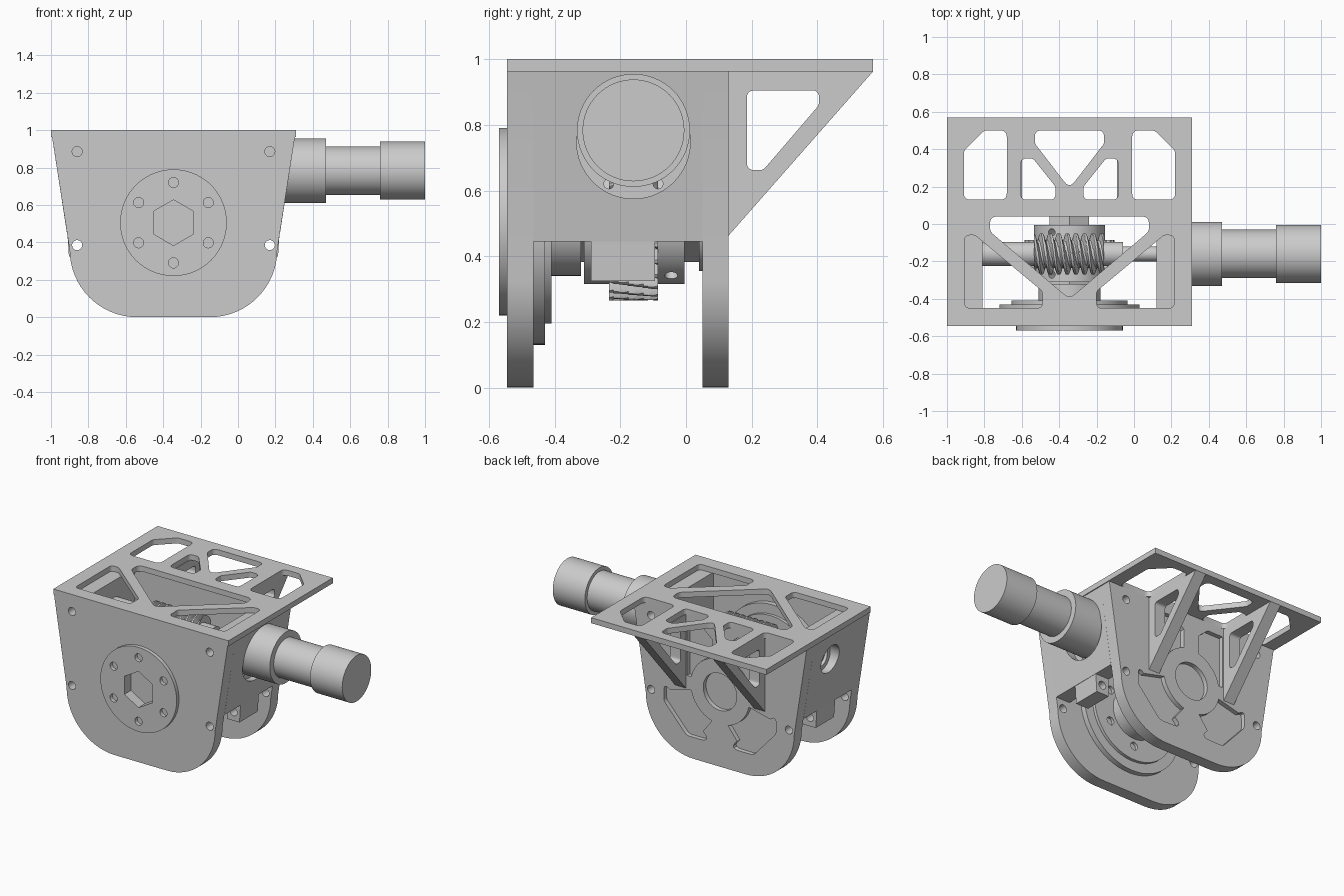
import bpy, bmesh, math
from math import sin, cos, pi, radians
from mathutils import Vector

if "Cube" in bpy.data.objects:
    bpy.data.objects.remove(bpy.data.objects["Cube"])

CX, HZ = -0.345, 0.505          # plate centre line, output axis height
WY, WZ = -0.16, 0.783           # worm axis
AXES = {'X': lambda u, v, w: (w, u, v), 'Y': lambda u, v, w: (u, w, v), 'Z': lambda u, v, w: (u, v, w)}


def finish(name, bm):
    bmesh.ops.remove_doubles(bm, verts=bm.verts, dist=1e-5)
    bmesh.ops.recalc_face_normals(bm, faces=bm.faces)
    me = bpy.data.meshes.new(name)
    bm.to_mesh(me)
    bm.free()
    me.shade_smooth()
    me.set_sharp_from_angle(angle=radians(30))
    ob = bpy.data.objects.new(name, me)
    bpy.context.collection.objects.link(ob)
    return ob


def evaluated(ob):
    bpy.context.view_layer.update()
    return bpy.data.meshes.new_from_object(ob.evaluated_get(bpy.context.evaluated_depsgraph_get()))


def prism(name, axis, loops, a, b):
    """Extrude an outline (further loops are holes) along an axis from a to b."""
    cu = bpy.data.curves.new(name, 'CURVE')
    cu.dimensions, cu.fill_mode, cu.extrude = '2D', 'BOTH', abs(b - a) / 2
    for pts in loops:
        sp = cu.splines.new('POLY')
        sp.points.add(len(pts) - 1)
        for p, (u, v) in zip(sp.points, pts):
            p.co = (u, v, 0, 1)
        sp.use_cyclic_u = True
    tmp = bpy.data.objects.new(name + "_curve", cu)
    bpy.context.collection.objects.link(tmp)
    bm = bmesh.new()
    bm.from_mesh(evaluated(tmp))
    bpy.data.objects.remove(tmp)
    for v in bm.verts:
        v.co = AXES[axis](v.co.x, v.co.y, v.co.z + (a + b) / 2)
    return finish(name, bm)


def circle(u, v, r, n=48, start=0.0):
    return [(u + r * cos(start + 2 * pi * i / n), v + r * sin(start + 2 * pi * i / n)) for i in range(n)]


def rod(name, axis, u, v, r, a, b, n=64):
    return prism(name, axis, [circle(u, v, r, n)], a, b)


def rounded(pts, r=0.035, n=5):
    """Polygon with rounded corners."""
    out, pts = [], [Vector(p) for p in pts]
    for i, p in enumerate(pts):
        d0, d1 = pts[i - 1] - p, pts[(i + 1) % len(pts)] - p
        t = min(r / math.tan(d0.angle(d1) / 2), 0.48 * d0.length, 0.48 * d1.length)
        A, B = p + d0.normalized() * t, p + d1.normalized() * t
        for k in range(n + 1):
            s = k / n
            out.append(tuple(A * (1 - s) ** 2 + p * 2 * s * (1 - s) + B * s * s))
    return out


def mirror(pts):
    return [(2 * CX - u, v) for u, v in pts]


def cut(ob, *cutters):
    for c in cutters:
        m = ob.modifiers.new("cut", 'BOOLEAN')
        m.operation, m.solver, m.object = 'DIFFERENCE', 'EXACT', c
    me = evaluated(ob)
    ob.modifiers.clear()
    ob.data = me
    for c in cutters:
        bpy.data.objects.remove(c)
    me.set_sharp_from_angle(angle=radians(30))


def toothed(name, axis, u0, v0, root, tip, a, b, around, along, phase):
    """Cylinder whose radius follows a tooth wave; used for worm and wheel."""
    bm, rows = bmesh.new(), []
    for i in range(along + 1):
        w = a + (b - a) * i / along
        row = []
        for j in range(around):
            t = 2 * pi * j / around
            k = max(-1, min(1, 1.7 * sin(phase(w, t))))
            r = root + (tip - root) * (k + 1) / 2
            row.append(bm.verts.new(AXES[axis](u0 + r * cos(t), v0 + r * sin(t), w)))
        rows.append(row)
    for p, q in zip(rows, rows[1:]):
        for j in range(around):
            k = (j + 1) % around
            bm.faces.new((p[j], p[k], q[k], q[j]))
    bm.faces.new(rows[0])
    bm.faces.new(rows[-1])
    return finish(name, bm)


# side plates: tapered outline with large bottom radii
half = [(CX + 0.649, 0.963)] + [(CX + 0.195 + 0.36 * cos(t), 0.36 + 0.36 * sin(t))
                                for t in [-pi / 2 * i / 16 for i in range(17)]]
outline = half + mirror(half)[::-1]
bolts = [circle(CX + s * 0.515, z, 0.027, 20) for s in (-1, 1) for z in (0.385, 0.885)]
hexagon = circle(CX, HZ, 0.122, 6, pi / 2)
ring = [circle(CX + 0.215 * cos(t), HZ + 0.215 * sin(t), 0.027, 20) for t in [pi / 6 + pi / 3 * i for i in range(6)]]
prism("front_plate", 'Y', [outline, hexagon] + bolts, -0.545, -0.465)
back = prism("back_plate", 'Y', [outline] + bolts, 0.05, 0.13)

# shallow lightening pockets in the back plate
arc = [(0.22 * cos(t), -0.22 * sin(t)) for t in [radians(12 + 62 * i / 10) for i in range(11)]]
low = rounded([(0.42, -0.046), (0.42, -0.17), (0.25, -0.36), (0.06, -0.36)], 0.05) + arc[::-1]
high = [(u, -v) for u, v in arc] + [(0.06, 0.34), (0.13, 0.4), (0.245, 0.4), (0.245, 0.046)]
pockets = [circle(CX, HZ, 0.125)]
for p in (low, high):
    p = [(CX + u, HZ + v) for u, v in p]
    pockets += [p, mirror(p)]
cut(back, prism("pocket_cutter", 'Y', pockets, 0.1, 0.2))

# top plate with truss windows
win = [rounded([(-0.91, 0.13), (-0.91, 0.39), (-0.8, 0.5), (-0.68, 0.5), (-0.68, 0.13)]),
       rounded([(-0.605, 0.13), (-0.605, 0.35), (-0.54, 0.35), (-0.42, 0.2), (-0.42, 0.13)], 0.03),
       rounded([(-0.905, -0.45), (-0.905, -0.06), (-0.85, -0.06), (-0.49, -0.36), (-0.49, -0.45)], 0.03)]
win += [mirror(w) for w in win]
win.append(rounded([(-0.53, 0.5), (-0.53, 0.43), (-0.345, 0.19), (-0.16, 0.43), (-0.16, 0.5)]))
win.append(rounded([(-0.77, 0.04), (-0.77, -0.04), (-0.345, -0.4), (0.08, -0.04), (0.08, 0.04)], 0.045))
prism("top_plate", 'Z', [[(-1, -0.545), (0.31, -0.545), (0.31, 0.57), (-1, 0.57)]] + win, 0.963, 1.0)

# rear gussets
for i, x in enumerate((-0.68, -0.09)):
    prism(f"gusset_{i}", 'X', [[(0.13, 0.963), (0.57, 0.963), (0.13, 0.463)],
          rounded([(0.185, 0.905), (0.405, 0.905), (0.405, 0.86), (0.235, 0.662), (0.185, 0.662)], 0.025)],
          x, x + 0.08)

# side walls and their drilled lugs
wall = [(0.12, 0.963), (CX + 0.649, 0.963), (0.224, 0.445), (0.12, 0.445)]
lug = [(0.12, 0.445), (0.222, 0.445), (0.214, 0.325), (0.12, 0.325)]
right = prism("right_wall", 'Y', [wall], -0.465, 0.05)
left = prism("left_wall", 'Y', [mirror(wall)], -0.465, 0.05)
prism("right_lug", 'Y', [lug, bolts[2]], -0.29, -0.095)
prism("left_lug", 'Y', [mirror(lug), bolts[0]], -0.29, -0.095)
cut(right, rod("seat_cutter", 'X', WY, 0.748, 0.173, 0.2, 0.5),
    *[rod("screw_cutter", 'X', WY + s * 0.075, 0.62, 0.015, 0.05, 0.4, 16) for s in (-1, 1)])
cut(left, rod("bearing_cutter", 'X', WY, WZ, 0.095, -1.2, -0.7))
prism("worm_bearing", 'X', [circle(WY, WZ, 0.095), circle(WY, WZ, 0.065)], -0.9, -0.81)

# motor
for n, r, a, b in (("motor_gearbox", 0.172, 0.2, 0.47), ("motor_body", 0.13, 0.47, 0.76),
                   ("motor_cap", 0.155, 0.76, 1.0), ("motor_shaft", 0.04, -0.06, 0.2)):
    rod(n, 'X', WY, WZ, r, a, b)

# worm and its shaft
toothed("worm", 'X', WY, WZ, 0.075, 0.11, -0.535, -0.16, 48, 130, lambda w, t: 2 * pi * w / 0.046 - 2 * t)
rod("worm_shaft", 'X', WY, WZ, 0.065, -0.88, -0.06)

# worm wheel, hub with set-screw holes, hex output shaft
toothed("worm_wheel", 'Y', CX, HZ, 0.195, 0.24, -0.235, -0.085, 27 * 10, 10, lambda w, t: 27 * t + 28 * w)
hub = rod("wheel_hub", 'Y', CX, HZ, 0.19, -0.31, -0.005)
drills = []
for y in (-0.27, -0.045):
    d = rod("screw_cutter", 'Z', 0, 0, 0.02, -0.3, 0.3, 20)
    d.location = (CX, y, HZ)
    d.rotation_euler = (0, -pi / 6, 0)
    drills.append(d)
cut(hub, *drills)
prism("hex_shaft", 'Y', [hexagon], -0.5, 0.05)
rod("front_spacer", 'Y', CX, HZ, 0.165, -0.41, -0.32)
rod("back_bearing_flange", 'Y', CX, HZ, 0.15, 0.04, 0.05)

# output flange discs either side of the front plate
prism("output_disc", 'Y', [circle(CX, HZ, 0.285, 96), hexagon] + ring, -0.57, -0.545)
prism("inner_flange", 'Y', [circle(CX, HZ, 0.375, 96), hexagon], -0.465, -0.43)
prism("inner_disc", 'Y', [circle(CX, HZ, 0.31, 96), hexagon] + ring, -0.43, -0.41)
